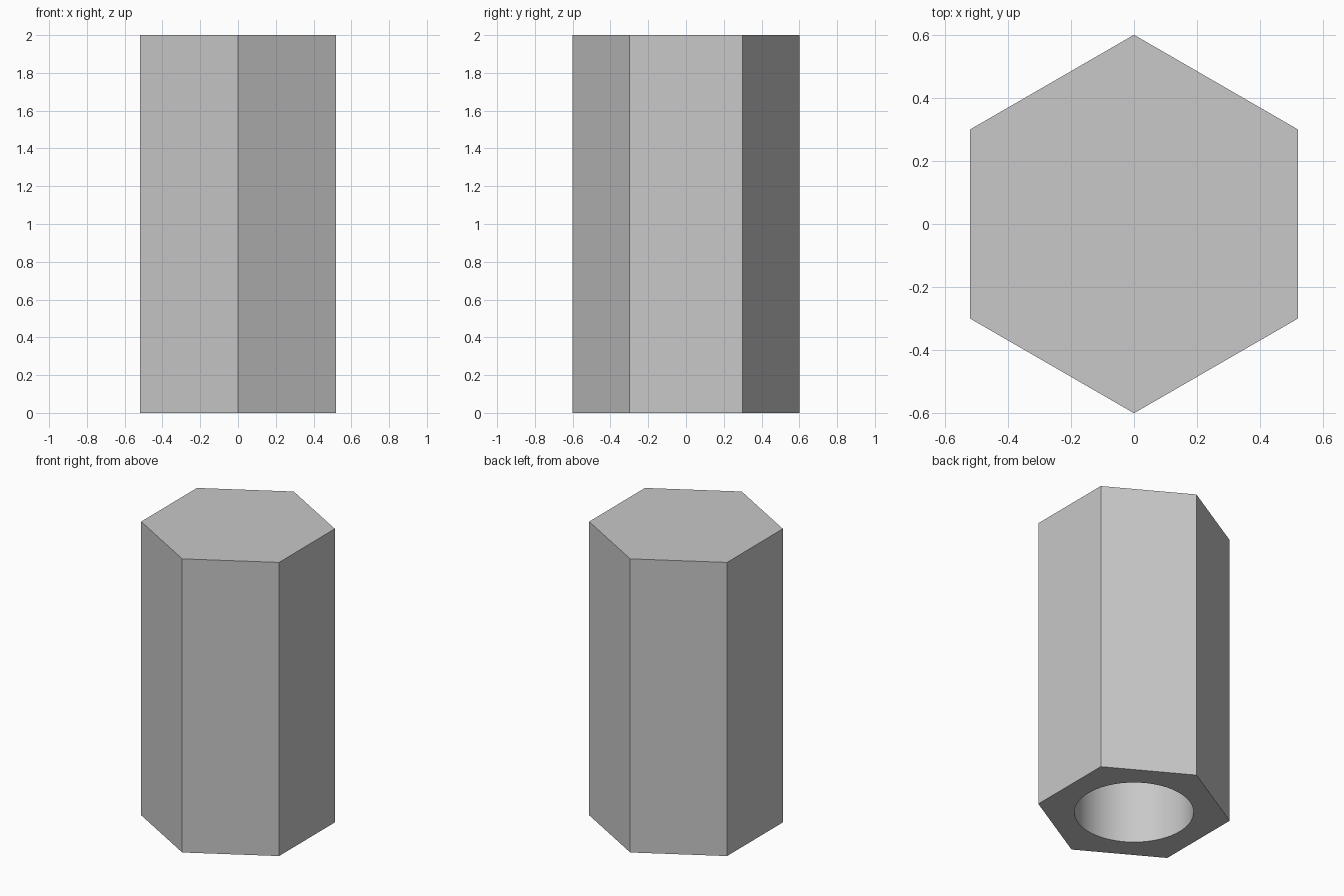
import bpy
import math

default = bpy.data.objects.get("Cube")
if default:
    bpy.data.objects.remove(default, do_unlink=True)

HEIGHT = 2.0
CORNER_RADIUS = 0.6
BORE_RADIUS = 0.368
BORE_DEPTH = 1.6


def prism(name, sides, radius, bottom, top):
    """Upright prism between two heights, with a corner on the y axis."""
    bpy.ops.mesh.primitive_cylinder_add(
        vertices=sides, radius=radius, depth=top - bottom,
        location=(0, 0, (top + bottom) / 2))
    obj = bpy.context.object
    obj.name = name
    return obj


# Single grey finish
grey = bpy.data.materials.new("plain grey")
grey.use_nodes = True
colour = (0.58, 0.58, 0.58, 1)
grey.diffuse_color = colour
grey.node_tree.nodes["Principled BSDF"].inputs["Base Color"].default_value = colour

# Hexagonal body
body = prism("hexagonal_body", 6, CORNER_RADIUS, 0, HEIGHT)
body.data.materials.append(grey)

# Round blind bore, open at the bottom
cutter = prism("bore_cutter", 96, BORE_RADIUS, -0.2, BORE_DEPTH)
cutter.data.materials.append(grey)
cutter.hide_render = True

bore = body.modifiers.new("bore", "BOOLEAN")
bore.operation = "DIFFERENCE"
bore.solver = "EXACT"
bore.object = cutter

bpy.ops.object.select_all(action="DESELECT")
body.select_set(True)
bpy.context.view_layer.objects.active = body
bpy.ops.object.modifier_apply(modifier=bore.name)
bpy.data.objects.remove(cutter, do_unlink=True)

# Smooth bore wall, crisp body edges
bpy.ops.object.shade_smooth_by_angle(angle=math.radians(30))
